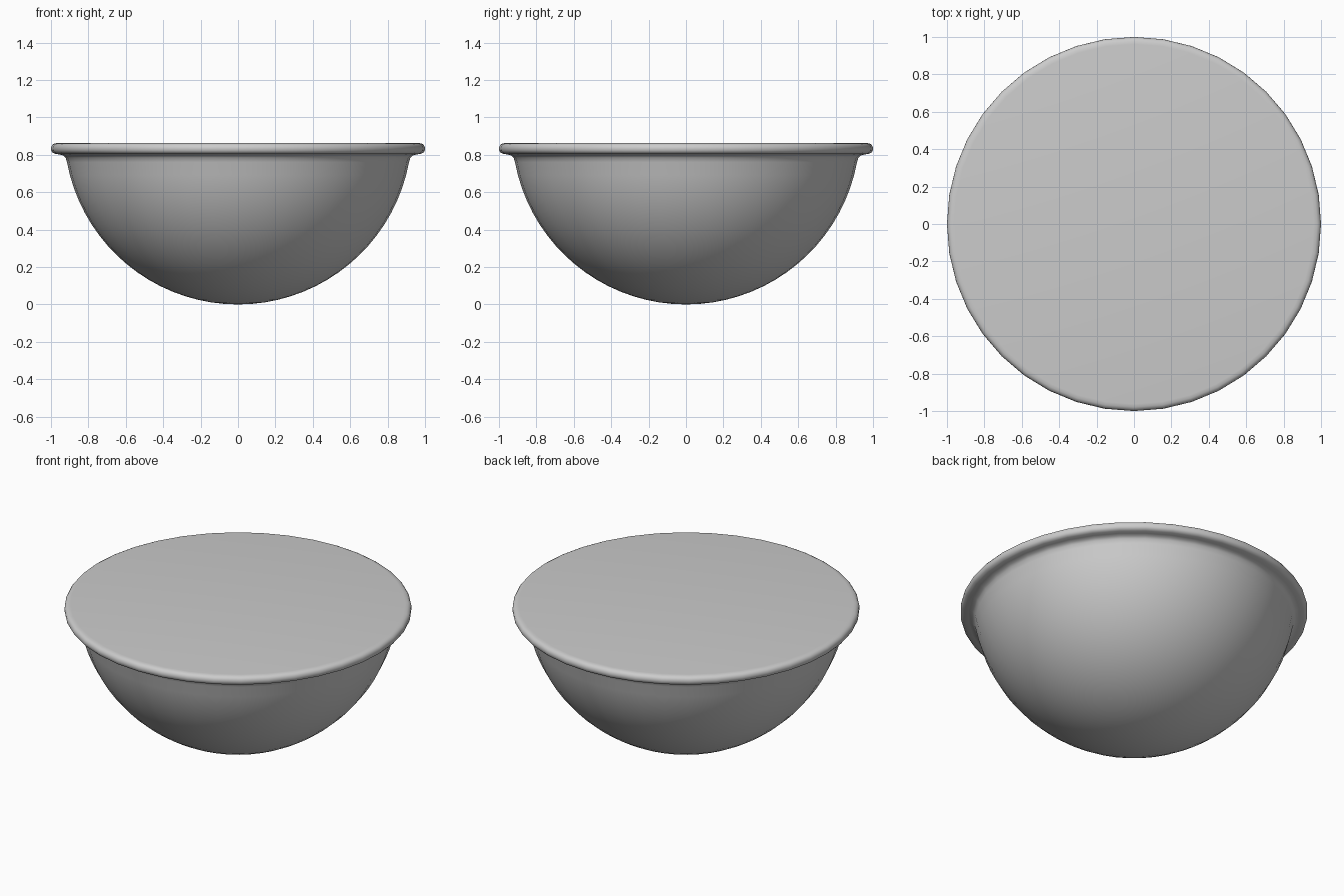
import bpy, bmesh
from math import sin, cos, pi, radians

if "Cube" in bpy.data.objects:
    bpy.data.objects.remove(bpy.data.objects["Cube"])

SEGMENTS = 40
R = 0.93

# Half profile: spherical bowl, flared neck, rounded lip, flat top
ARC_STEPS = 18
ARC_END = radians(79.5)
profile = [(R * sin(ARC_END * i / ARC_STEPS), R - R * cos(ARC_END * i / ARC_STEPS))
           for i in range(ARC_STEPS + 1)]
profile += [(0.922, 0.785), (0.935, 0.797), (0.955, 0.802), (0.978, 0.805),
            (0.991, 0.811), (0.998, 0.821), (1.0, 0.833), (0.998, 0.845),
            (0.991, 0.855), (0.979, 0.861), (0.962, 0.863), (0.0, 0.863)]

# Revolve the profile around z
bm = bmesh.new()
verts = [bm.verts.new((x, 0, z)) for x, z in profile]
edges = [bm.edges.new(pair) for pair in zip(verts, verts[1:])]
bmesh.ops.spin(bm, geom=verts + edges, cent=(0, 0, 0), axis=(0, 0, 1),
               angle=2 * pi, steps=SEGMENTS, use_merge=False)
bmesh.ops.remove_doubles(bm, verts=bm.verts[:], dist=0.0005)
bmesh.ops.recalc_face_normals(bm, faces=bm.faces[:])

mesh = bpy.data.meshes.new("bowl")
bm.to_mesh(mesh)
bm.free()
bowl = bpy.data.objects.new("bowl", mesh)
bpy.context.collection.objects.link(bowl)

# Smooth shading
bpy.context.view_layer.objects.active = bowl
bowl.select_set(True)
bpy.ops.object.shade_smooth_by_angle(angle=radians(40))
